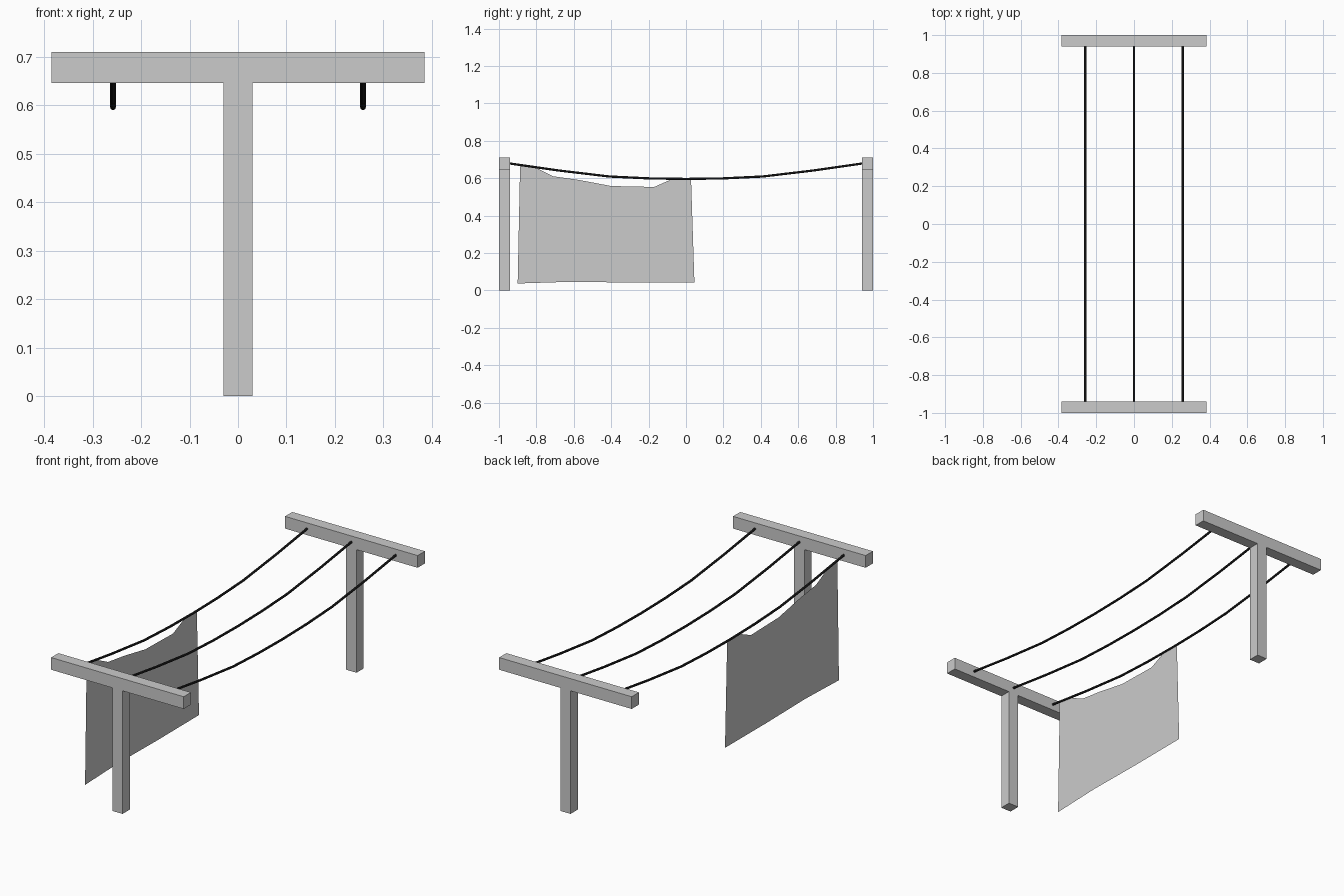
import bpy, bmesh

if "Cube" in bpy.data.objects:
    bpy.data.objects.remove(bpy.data.objects["Cube"])

LINE_X = 0.258

def link_mesh(name, bm):
    me = bpy.data.meshes.new(name)
    bm.normal_update()
    bm.to_mesh(me)
    bm.free()
    ob = bpy.data.objects.new(name, me)
    bpy.context.collection.objects.link(ob)
    return ob

# T-shaped pole: one extruded outline, so post and crossbar are a single solid
def t_pole(name, yc):
    right = [(0.03, 0), (0.03, 0.646), (0.385, 0.646), (0.385, 0.71)]
    outline = right + [(-x, z) for x, z in reversed(right)]
    bm = bmesh.new()
    face = bm.faces.new([bm.verts.new((x, yc - 0.03, z)) for x, z in outline])
    ext = bmesh.ops.extrude_face_region(bm, geom=[face])
    moved = [v for v in ext["geom"] if isinstance(v, bmesh.types.BMVert)]
    bmesh.ops.translate(bm, verts=moved, vec=(0, 0.06, 0))
    bmesh.ops.recalc_face_normals(bm, faces=bm.faces)
    return link_mesh(name, bm)

t_pole("front_pole", -0.97)
t_pole("back_pole", 0.97)

# Sagging washing lines: thin bevelled curves converted to mesh
black = bpy.data.materials.new("line_black")
black.diffuse_color = (0.02, 0.02, 0.02, 1)
black.use_nodes = True
black.node_tree.nodes["Principled BSDF"].inputs["Base Color"].default_value = black.diffuse_color
half = [(0.945, 0.679), (0.68, 0.641), (0.41, 0.609), (0.2, 0.599)]
sag = [(-y, z) for y, z in half] + [(0, 0.596)] + half[::-1]

def washing_line(name, x):
    cu = bpy.data.curves.new(name, 'CURVE')
    cu.dimensions = '3D'
    cu.bevel_depth = 0.006
    cu.bevel_resolution = 2
    cu.use_fill_caps = True
    sp = cu.splines.new('POLY')
    sp.points.add(len(sag) - 1)
    for p, (y, z) in zip(sp.points, sag):
        p.co = (x, y, z, 1)
    ob = bpy.data.objects.new(name, cu)
    bpy.context.collection.objects.link(ob)
    bpy.ops.object.select_all(action='DESELECT')
    ob.select_set(True)
    bpy.context.view_layer.objects.active = ob
    bpy.ops.object.convert(target='MESH')
    ob = bpy.context.view_layer.objects.active
    ob.data.materials.clear()
    ob.data.materials.append(black)
    bpy.ops.object.shade_smooth_by_angle()

for name, x in (("left_line", -LINE_X), ("middle_line", 0), ("right_line", LINE_X)):
    washing_line(name, x)

# Flat hanging sheet, pinned to the left line at its top corners
sheet = [(-0.9, 0.037), (-0.62, 0.046), (-0.3, 0.042), (0.045, 0.043),
         (0.016, 0.31), (0.027, 0.596), (-0.075, 0.595), (-0.17, 0.553),
         (-0.4, 0.558), (-0.57, 0.59), (-0.71, 0.61), (-0.8, 0.655),
         (-0.887, 0.671), (-0.885, 0.45)]
bm = bmesh.new()
face = bm.faces.new([bm.verts.new((-LINE_X, y, z)) for y, z in sheet])
bmesh.ops.triangulate(bm, faces=[face])
link_mesh("hanging_sheet", bm)
